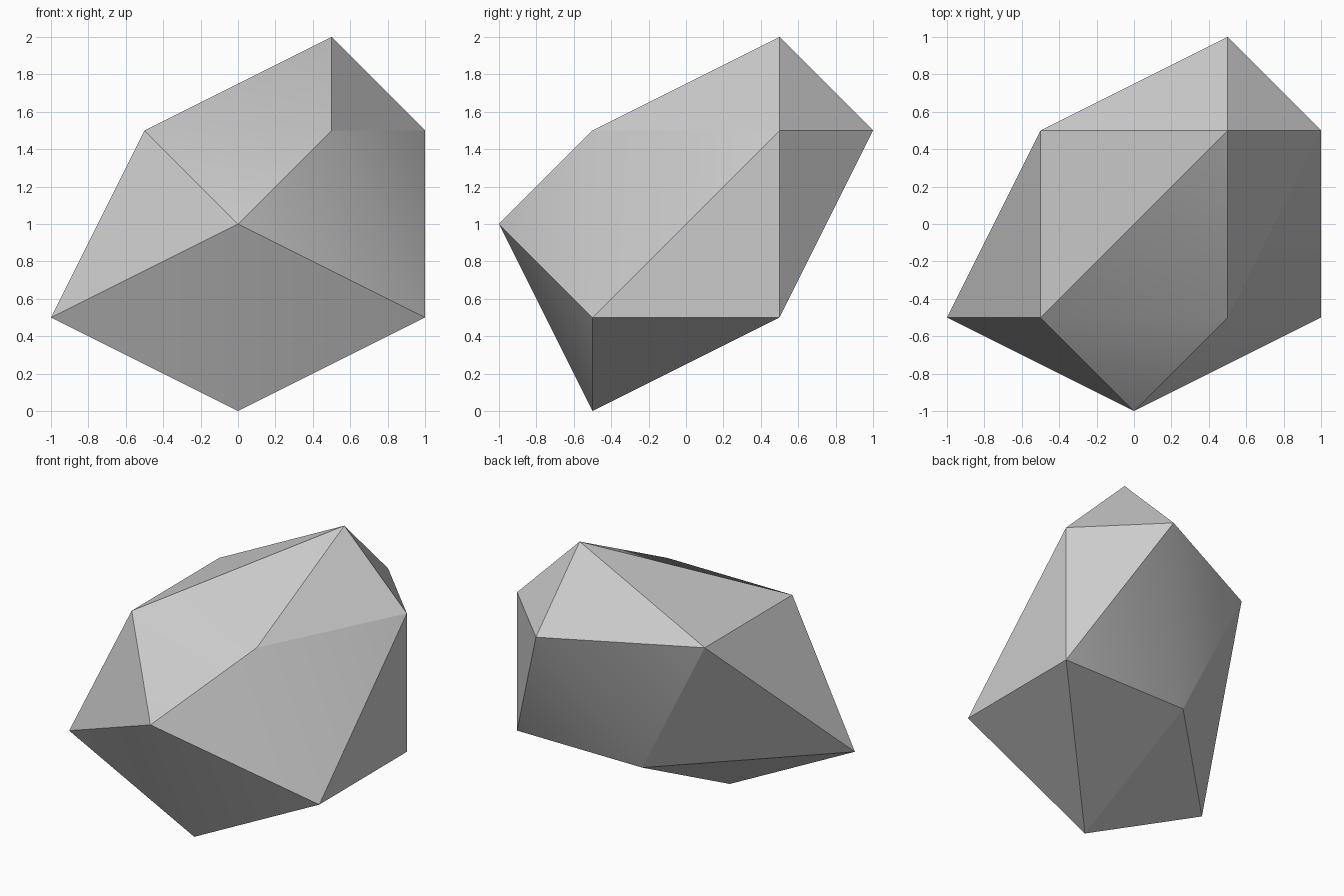
import bpy
import bmesh

default = bpy.data.objects.get("Cube")
if default:
    bpy.data.objects.remove(default, do_unlink=True)

# Single stone colour
stone = bpy.data.materials.new("stone_grey")
stone.use_nodes = True
grey = (0.6, 0.6, 0.6, 1)
stone.diffuse_color = grey
stone.node_tree.nodes["Principled BSDF"].inputs["Base Color"].default_value = grey

# Corner points of the rock
corners = {
    "base": (0, -.5, 0),
    "peak": (.5, .5, 2),
    "nose": (0, -1, 1),
    "back_top": (.5, 1, 1.5),
    "right_tip": (-1, -.5, .5),
    "left_front": (1, -.5, .5),
    "left_top": (1, .5, 1.5),
    "left_back": (1, .5, .5),
    "brow_right": (-.5, -.5, 1.5),
    "rear_right": (-.5, .5, 1.5),
    "brow_left": (.5, -.5, 1.5),
    "back_low": (0, .5, .5),
}

# Soft folds inside the four bent facets; every other edge is crisp
soft_folds = [
    {"brow_right", "brow_left"},
    {"brow_left", "left_front"},
    {"nose", "base"},
    {"back_low", "back_top"},
]

# The rock is the hull around its corners
bm = bmesh.new()
names = {bm.verts.new(co): name for name, co in corners.items()}
bmesh.ops.convex_hull(bm, input=list(bm.verts))
bmesh.ops.recalc_face_normals(bm, faces=bm.faces)
for face in bm.faces:
    face.smooth = True
for edge in bm.edges:
    edge.smooth = {names[v] for v in edge.verts} in soft_folds

mesh = bpy.data.meshes.new("faceted_rock")
bm.to_mesh(mesh)
bm.free()
mesh.materials.append(stone)
rock = bpy.data.objects.new("faceted_rock", mesh)
bpy.context.collection.objects.link(rock)
